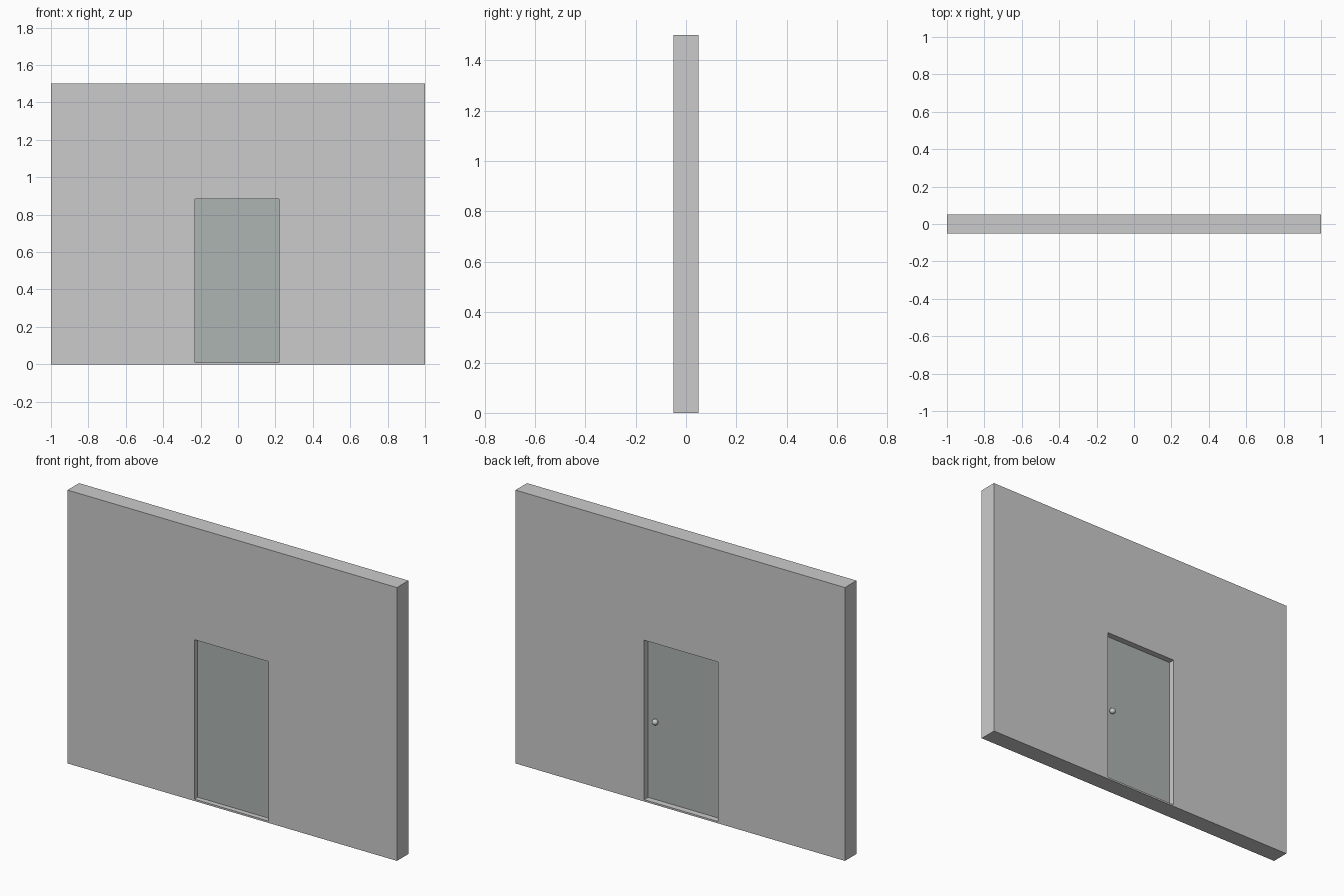
import bpy
from math import radians

if "Cube" in bpy.data.objects:
    bpy.data.objects.remove(bpy.data.objects["Cube"])


def box(name, lo, hi):
    """Box between two opposite corners."""
    size = [b - a for a, b in zip(lo, hi)]
    mid = [(a + b) / 2 for a, b in zip(lo, hi)]
    bpy.ops.mesh.primitive_cube_add(size=1, location=mid)
    ob = bpy.context.object
    ob.name = name
    ob.scale = size
    bpy.ops.object.transform_apply(location=False, rotation=False, scale=True)
    return ob


X0, X1, Z0, Z1 = -0.23, 0.219, 0.01, 0.885

# Wall with door opening
wall = box("wall", (-1, -0.05, 0), (1, 0.05, 1.5))
cutter = box("opening_cutter", (X0, -0.2, Z0), (X1, 0.2, Z1))
cut = wall.modifiers.new("opening", 'BOOLEAN')
cut.operation = 'DIFFERENCE'
cut.solver = 'EXACT'
cut.object = cutter
bpy.context.view_layer.objects.active = wall
bpy.ops.object.modifier_apply(modifier=cut.name)
bpy.data.objects.remove(cutter)

# Door leaf, recessed on both sides
door = box("door", (X0, -0.022, Z0), (X1, 0.016, Z1))
paint = bpy.data.materials.new("door_paint")
paint.diffuse_color = (0.42, 0.46, 0.445, 1)
paint.use_nodes = True
paint.node_tree.nodes["Principled BSDF"].inputs["Base Color"].default_value = paint.diffuse_color
door.data.materials.append(paint)

# Knob and its short stem on the back face
KX, KZ = 0.169, 0.44
bpy.ops.mesh.primitive_cylinder_add(vertices=16, radius=0.007, depth=0.014,
                                    location=(KX, 0.02, KZ),
                                    rotation=(radians(90), 0, 0))
bpy.context.object.name = "knob_stem"
bpy.ops.mesh.primitive_uv_sphere_add(segments=24, ring_count=12, radius=0.016,
                                     location=(KX, 0.027, KZ))
knob = bpy.context.object
knob.name = "door_knob"
bpy.ops.object.shade_smooth()
